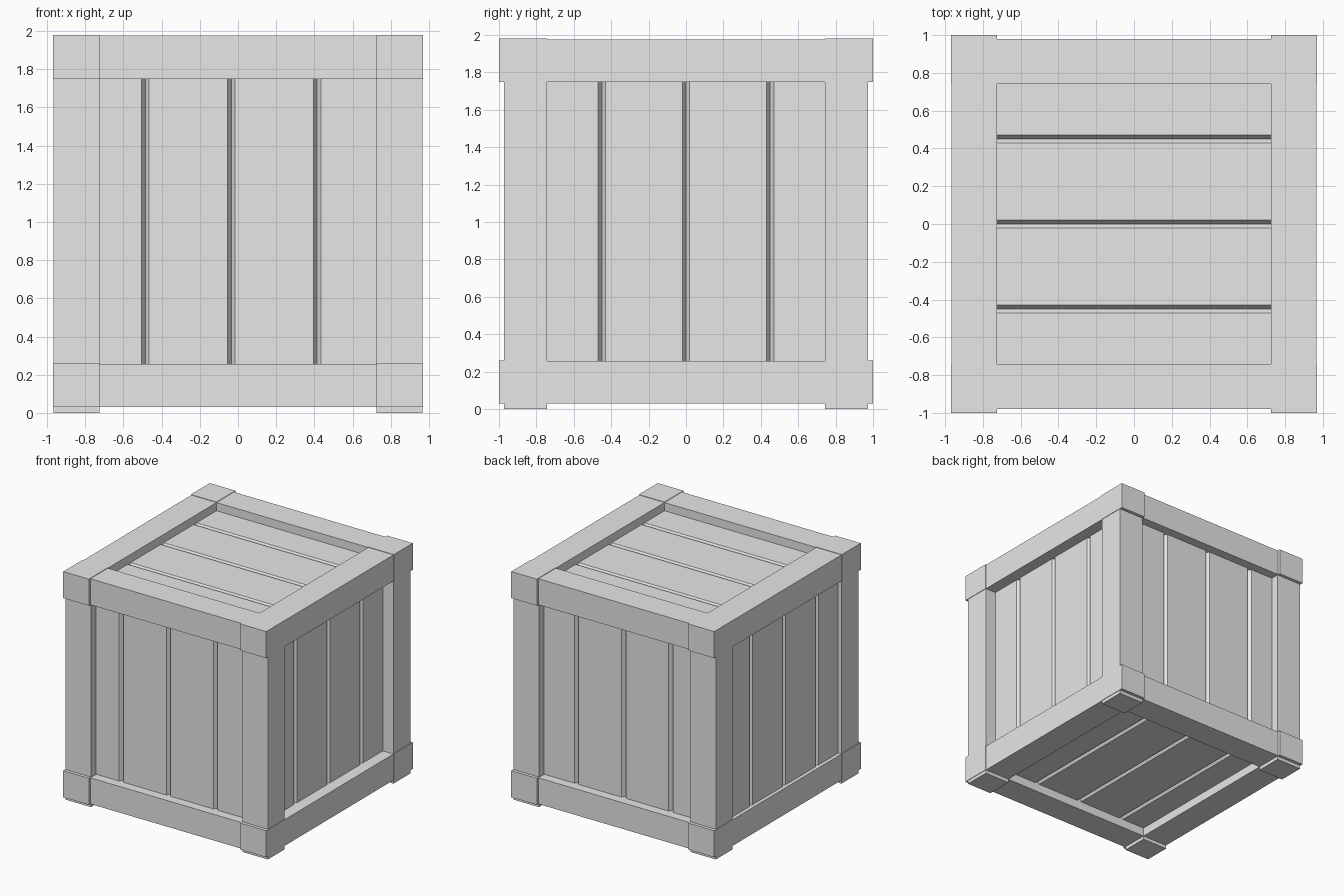
import bpy
import bmesh
from math import radians
from mathutils import Matrix, Vector

if "Cube" in bpy.data.objects:
    bpy.data.objects.remove(bpy.data.objects["Cube"], do_unlink=True)

# Single pale grey material
grey = bpy.data.materials.new("pale_grey")
grey.use_nodes = True
grey.diffuse_color = (0.8, 0.8, 0.8, 1)
grey.node_tree.nodes["Principled BSDF"].inputs["Base Color"].default_value = (0.8, 0.8, 0.8, 1)


def add_object(name, bm):
    bmesh.ops.recalc_face_normals(bm, faces=bm.faces)
    mesh = bpy.data.meshes.new(name)
    bm.to_mesh(mesh)
    bm.free()
    mesh.materials.append(grey)
    ob = bpy.data.objects.new(name, mesh)
    bpy.context.collection.objects.link(ob)
    return ob


def box(name, low, high):
    low, high = Vector(low), Vector(high)
    bm = bmesh.new()
    bmesh.ops.create_cube(bm, size=1, matrix=Matrix.Translation((low + high) / 2)
                          @ Matrix.Diagonal((*(high - low), 1)))
    return add_object(name, bm)


# Plank panels: four chamfered boards whose edges meet in V grooves
HALF = 0.9
CENTRE = Vector((-0.035, 0, 1.005))
BOARD = HALF / 2
CHAMFER = 0.02
THICK = 0.08


def panel(name, normal, across):
    normal, across = Vector(normal), Vector(across)
    along = normal.cross(across)
    bm = bmesh.new()
    for i in range(4):
        a = -HALF + i * BOARD
        b = a + BOARD
        inner, lip = HALF - THICK, HALF - 0.03
        profile = [(a, inner), (b, inner), (b, lip), (b - CHAMFER, HALF),
                   (a + CHAMFER, HALF), (a, lip)]
        verts = [bm.verts.new(CENTRE + across * u + normal * w - along * (HALF - 0.04))
                 for u, w in profile]
        face = bm.faces.new(verts)
        ext = bmesh.ops.extrude_face_region(bm, geom=[face])
        moved = [v for v in ext["geom"] if isinstance(v, bmesh.types.BMVert)]
        bmesh.ops.translate(bm, verts=moved, vec=along * 2 * (HALF - 0.04))
    add_object(name, bm)


panel("front_planks", (0, -1, 0), (1, 0, 0))
panel("back_planks", (0, 1, 0), (1, 0, 0))
panel("left_planks", (1, 0, 0), (0, 1, 0))
panel("right_planks", (-1, 0, 0), (0, 1, 0))
panel("top_planks", (0, 0, 1), (0, 1, 0))
panel("bottom_planks", (0, 0, -1), (1, 0, 0))

# Frame dimensions
X_IN, X_OUT = 0.725, 0.97
Y_IN, Y_POST, Y_RAIL, Y_CAP = 0.742, 0.972, 0.98, 1.0
LEVELS = {"bottom": (0.03, 0.26), "top": (1.75, 1.98)}
STEP = 0.004


def span(sign, a, b):
    return sorted((sign * a, sign * b))


for sx, side in ((1, "left"), (-1, "right")):
    x0, x1 = span(sx, X_IN, X_OUT)
    r0, r1 = span(sx, X_IN, X_OUT - STEP)
    for sy, end in ((-1, "front"), (1, "back")):
        # Corner posts, with feet showing below the rails
        y0, y1 = span(sy, Y_IN, Y_POST)
        box(f"{end}_{side}_post", (r0, y0, 0), (r1, y1, 1.9))
        # Corner blocks standing proud of the rails
        y0, y1 = span(sy, Y_IN, Y_CAP)
        for level, (z0, z1) in LEVELS.items():
            box(f"{level}_{end}_{side}_corner", (x0, y0, z0), (x1, y1, z1))
    # Side rails
    for level, (z0, z1) in LEVELS.items():
        box(f"{level}_{side}_rail", (r0, -Y_IN, z0), (r1, Y_IN, z1 - STEP))

# Front and back rails
for sy, end in ((-1, "front"), (1, "back")):
    y0, y1 = span(sy, Y_IN, Y_RAIL)
    for level, (z0, z1) in LEVELS.items():
        box(f"{level}_{end}_rail", (-X_IN, y0, z0), (X_IN, y1, z1 - STEP))
